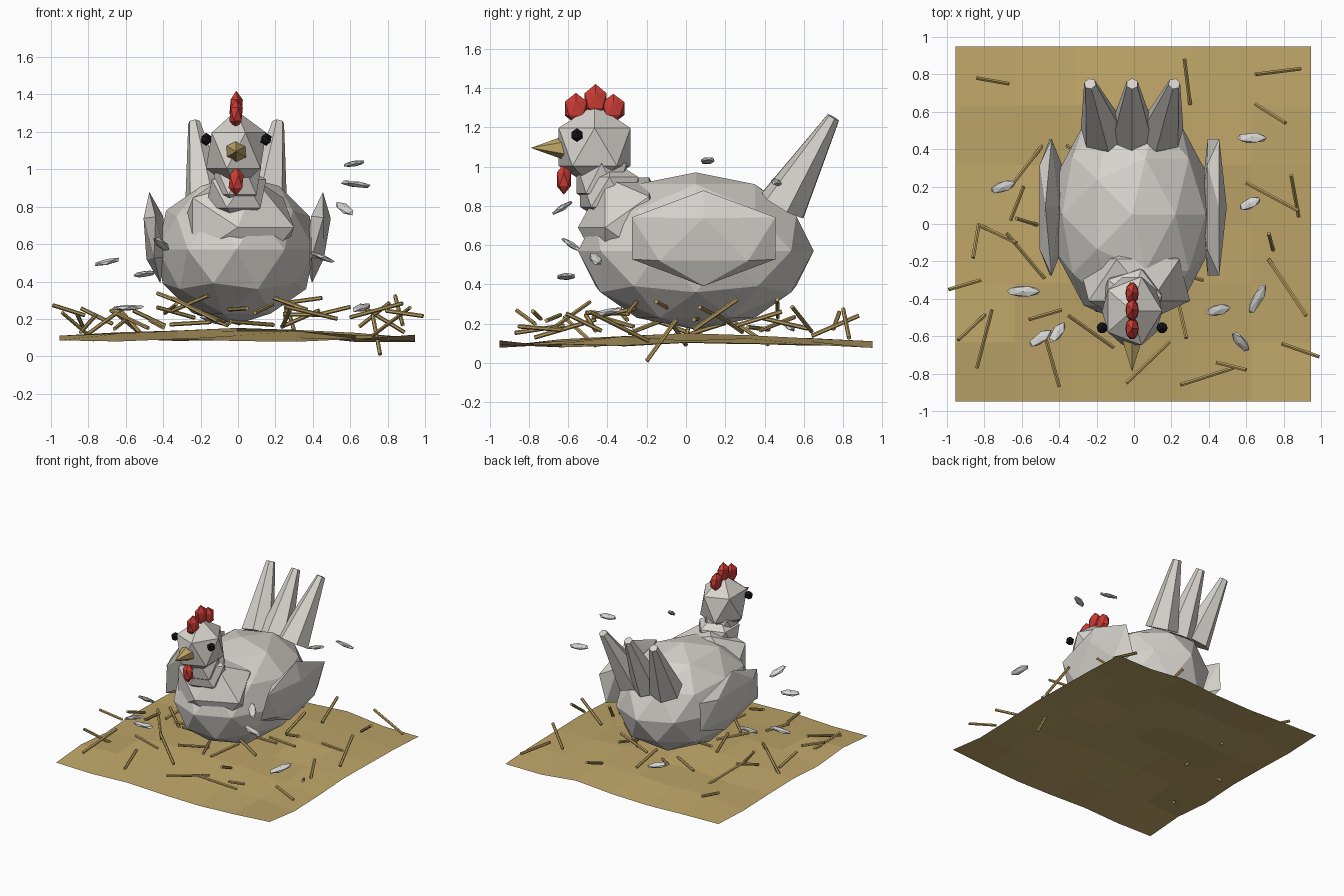
import bpy, bmesh, math, random
from mathutils import Matrix, Vector, Euler

random.seed(4)
cube = bpy.data.objects.get("Cube")
if cube:
    bpy.data.objects.remove(cube, do_unlink=True)

CX = -0.01  # bird centre line


def material(name, rgb):
    m = bpy.data.materials.new(name)
    m.use_nodes = True
    colour = (*rgb, 1)
    m.diffuse_color = colour
    bsdf = next(n for n in m.node_tree.nodes if n.type == 'BSDF_PRINCIPLED')
    bsdf.inputs["Base Color"].default_value = colour
    bsdf.inputs["Roughness"].default_value = 0.9
    return m


WHITE = material("warm_white", (0.68, 0.65, 0.61))
FEATHER = material("cool_white", (0.66, 0.66, 0.65))
RED = material("red", (0.6, 0.045, 0.035))
BLACK = material("black", (0.008, 0.008, 0.01))
STRAW = material("straw", (0.5, 0.35, 0.12))
BEAK = material("beak_tan", (0.53, 0.39, 0.14))
GROUND = material("ground_tan", (0.52, 0.38, 0.14))


def finish(name, bm, mat):
    mesh = bpy.data.meshes.new(name)
    bm.to_mesh(mesh)
    bm.free()
    mesh.materials.append(mat)
    obj = bpy.data.objects.new(name, mesh)
    bpy.context.collection.objects.link(obj)
    return obj


def blob(name, centre, scale, mat, detail=1, turn=(0, 0, 0), pre=None):
    """Faceted ellipsoid; pre turns the facets before scaling."""
    bm = bmesh.new()
    m = Matrix.LocRotScale(Vector(centre), Euler(turn), Vector(scale))
    if pre:
        m = m @ pre
    bmesh.ops.create_icosphere(bm, subdivisions=detail, radius=1, matrix=m)
    return finish(name, bm, mat)


def rod(name, a, b, r1, r2, mat, sides=6):
    """Tapered prism from point a to point b."""
    a, b = Vector(a), Vector(b)
    axis = b - a
    turn = axis.to_track_quat('Z', 'Y').to_matrix().to_4x4()
    bm = bmesh.new()
    bmesh.ops.create_cone(bm, cap_ends=True, segments=sides, radius1=r1, radius2=r2,
                          depth=axis.length, matrix=Matrix.Translation((a + b) / 2) @ turn)
    return finish(name, bm, mat)


# Uneven ground sheet
bm = bmesh.new()
bmesh.ops.create_grid(bm, x_segments=6, y_segments=6, size=0.95)
for v in bm.verts:
    swell = 0.04 * (1 - max(abs(v.co.x), abs(v.co.y)))
    v.co.z = 0.095 + swell + random.uniform(-0.022, 0.022)
    v.co.x -= 0.005
finish("ground", bm, GROUND)

# Body, breast, neck and head
blob("body", (CX, 0.05, 0.57), (0.44, 0.6, 0.4), WHITE, detail=2)
blob("breast", (CX + 0.01, -0.3, 0.69), (0.335, 0.25, 0.3), WHITE,
     pre=Matrix.Rotation(math.pi / 2, 4, 'X'))
blob("collar", (CX, -0.39, 0.87), (0.18, 0.175, 0.17), WHITE)
blob("neck", (CX, -0.43, 0.94), (0.15, 0.15, 0.17), WHITE)
blob("head", (CX, -0.465, 1.1), (0.18, 0.215, 0.215), WHITE)

# Face
rod("beak", (CX, -0.6, 1.095), (CX, -0.79, 1.095), 0.068, 0, BEAK)
blob("wattle", (CX, -0.622, 0.935), (0.045, 0.042, 0.078), RED)
for i, (y, z, h) in enumerate([(-0.56, 1.295, 0.08), (-0.46, 1.335, 0.085), (-0.37, 1.295, 0.075)]):
    blob(f"comb_{i + 1}", (CX, y, z), (0.04, 0.066, h), RED)

# Paired parts
for side, label in ((1, "left"), (-1, "right")):
    blob(f"{label}_eye", (CX + side * 0.16, -0.555, 1.16), (0.033, 0.033, 0.035), BLACK)
    blob(f"{label}_wing", (CX + side * 0.435, 0.09, 0.635), (0.065, 0.43, 0.245), WHITE,
         turn=(0, side * 0.12, 0))

# Tail fan
for s, label in ((-1, "right"), (0, "middle"), (1, "left")):
    rod(f"tail_{label}", (CX + s * 0.155, 0.49, 0.8), (CX + s * 0.225, 0.75, 1.25),
        0.125, 0.033, WHITE)

# Loose feathers: x, y, z, heading in degrees, length
feathers = [(-.7, .2, .505, 20, .08), (-.59, -.36, .26, 0, .1), (-.41, -.58, .6, 55, .08),
            (-.5, -.61, .44, 35, .08), (.63, .46, .92, 0, .09), (.62, .11, 1.03, 25, .07),
            (.66, -.4, .26, 62, .1), (.45, -.46, .53, 12, .08), (.57, -.63, .79, 130, .08),
            (-.12, .52, .19, 15, .1)]
for i, (x, y, z, heading, length) in enumerate(feathers):
    blob(f"loose_feather_{i + 1}", (x, y, z), (length, 0.032, 0.016), FEATHER,
         turn=(random.uniform(-0.6, 0.6), random.uniform(-0.5, 0.5), math.radians(heading)))

# Straw lying around the bird: both ends seen in plan, random tilt
stalks = [(-.84, .78, -.67, .75), (.27, .88, .3, .64), (.65, .8, .89, .83), (.65, .64, .81, .54),
          (.6, .22, .88, .07), (.84, .26, .88, .04), (.72, -.19, .92, -.49), (.79, -.64, .99, -.71),
          (.44, -.74, .6, -.78), (.25, -.86, .53, -.77), (-.04, -.85, .19, -.63),
          (-.47, -.62, -.4, -.87), (-.99, -.35, -.82, -.3), (-.94, -.62, -.77, -.46),
          (-.84, -.77, -.76, -.46), (-.86, -.18, -.83, 0), (-.84, 0, -.63, -.1),
          (-.68, -.05, -.48, -.29), (-.66, .2, -.49, .42), (-.66, .02, -.59, .2),
          (-.63, .03, -.5, -.01), (-.56, -.51, -.39, -.46), (-.35, -.49, -.11, -.66),
          (.24, -.43, .28, -.61)]
for i, (x1, y1, x2, y2) in enumerate(stalks):
    mid, tilt = random.uniform(0.16, 0.25), random.uniform(-0.08, 0.08)
    rod(f"straw_{i + 1}", (x1, y1, mid - tilt), (x2, y2, mid + tilt), 0.011, 0.011, STRAW)

# Straw tucked under the bird
for i in range(16):
    a = i * math.tau / 16
    p = Vector((0.36 * math.cos(a), 0.05 + 0.45 * math.sin(a), random.uniform(0.17, 0.3)))
    h = random.uniform(0, math.tau)
    d = Vector((math.cos(h), math.sin(h), random.uniform(-0.4, 0.4))) * 0.12
    rod(f"nest_straw_{i + 1}", p - d, p + d, 0.011, 0.011, STRAW)

# Stalk piercing the ground
rod("low_straw", (0.72, -0.05, 0.22), (0.76, -0.2, 0.01), 0.011, 0.011, STRAW)
